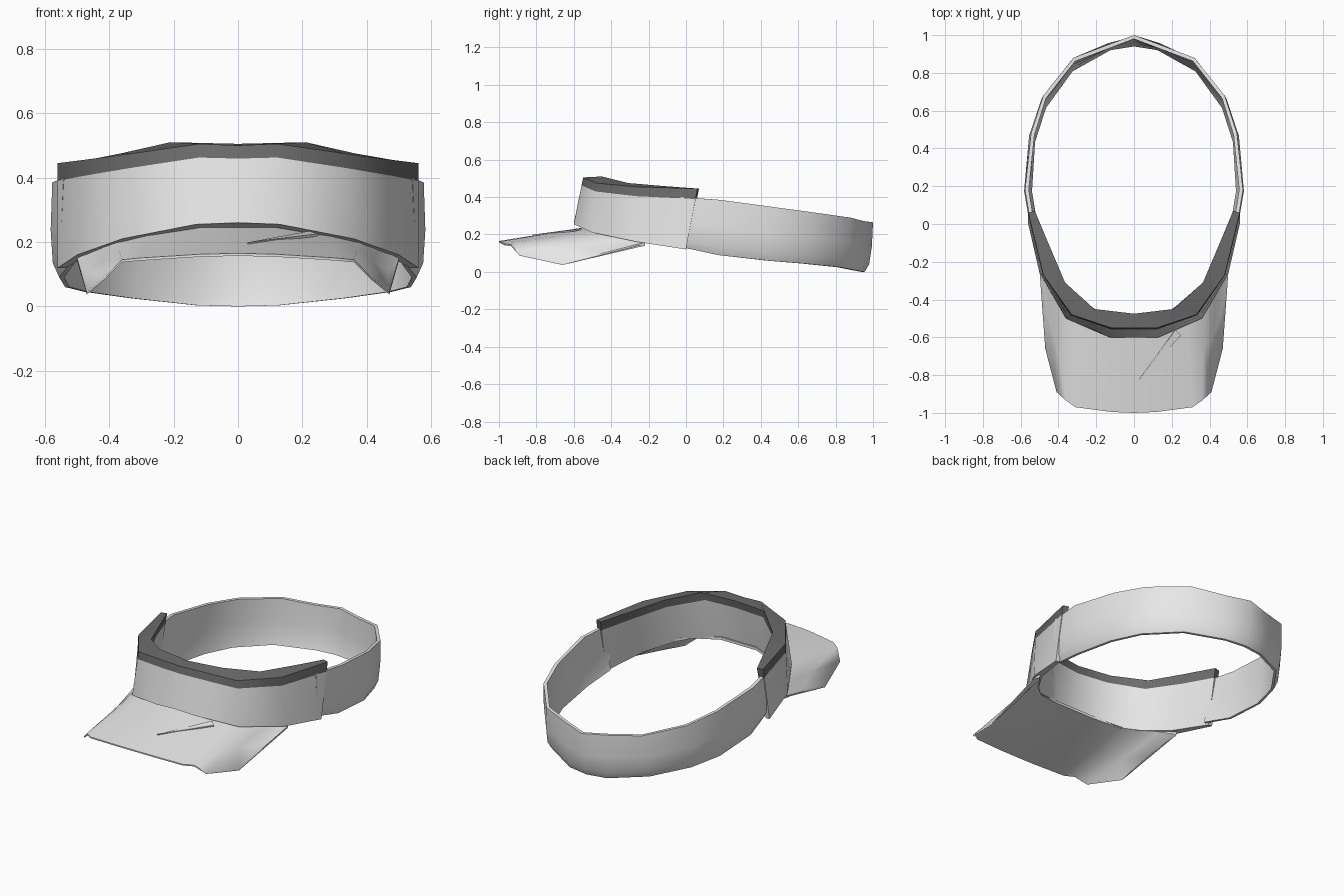
import bpy
import bmesh
import math
from mathutils import Vector

cube = bpy.data.objects.get("Cube")
if cube:
    bpy.data.objects.remove(cube, do_unlink=True)


def make_material(name, value):
    mat = bpy.data.materials.new(name)
    colour = (value, value, value, 1)
    mat.use_nodes = True
    mat.diffuse_color = colour
    mat.node_tree.nodes["Principled BSDF"].inputs["Base Color"].default_value = colour
    return mat


light_grey = make_material("light grey", 0.8)
dark_grey = make_material("dark grey", 0.15)


def mirrored(half):
    """Extend sections running from the centre line outward to both sides."""
    flip = [[Vector((-p.x, p.y, p.z)) for p in sec] for sec in half[:0:-1]]
    return flip + half


def loft(name, half, material, angle=40):
    """Skin closed cross-sections into a capped solid."""
    bm = bmesh.new()
    rings = [[bm.verts.new(p) for p in sec] for sec in mirrored(half)]
    count = len(rings[0])
    for a, b in zip(rings, rings[1:]):
        for i in range(count):
            j = (i + 1) % count
            bm.faces.new((a[i], a[j], b[j], b[i]))
    bm.faces.new(rings[0])
    bm.faces.new(rings[-1][::-1])
    bmesh.ops.recalc_face_normals(bm, faces=bm.faces)
    mesh = bpy.data.meshes.new(name)
    bm.to_mesh(mesh)
    bm.free()
    mesh.materials.append(material)
    obj = bpy.data.objects.new(name, mesh)
    bpy.context.collection.objects.link(obj)
    bpy.ops.object.select_all(action="DESELECT")
    obj.select_set(True)
    bpy.context.view_layer.objects.active = obj
    bpy.ops.object.shade_smooth_by_angle(angle=math.radians(angle))
    return obj


def vectors(rows):
    return [[Vector(p) for p in row] for row in rows]


# Front band: outer top, outer bottom, inner bottom, inner top
band_rows = vectors([
    [(0, -.55, .5), (0, -.6, .26), (0, -.51, .245), (0, -.475, .505)],
    [(.12, -.55, .505), (.13, -.6, .255), (.12, -.51, .245), (.21, -.45, .51)],
    [(.33, -.48, .475), (.36, -.5, .21), (.33, -.43, .2), (.365, -.31, .475)],
    [(.48, -.27, .455), (.5, -.26, .16), (.46, -.24, .16), (.45, -.11, .458)],
    [(.56, .06, .445), (.56, 0, .12), (.535, 0, .12), (.525, .07, .445)],
])
band, trim = [], []
for top, low, in_low, in_top in band_rows:
    # The dark trim takes the upper part of the band
    share = 0.17
    seam, in_seam = top.lerp(low, share), in_top.lerp(in_low, share)
    trim.append([top, seam, in_seam, in_top])
    band.append([seam, seam.lerp(low, 0.5), low, in_low,
                 in_seam.lerp(in_low, 0.5), in_seam])
loft("front_band", band, light_grey)
loft("top_trim", trim, dark_grey)

# Rear strap: outer top and outer bottom edge, from the back to the band
strap_rows = vectors([
    [(0, 1, .265), (0, .975, 0)],
    [(.14, .948, .272), (.13, .955, .003)],
    [(.32, .88, .29), (.34, .84, .025)],
    [(.48, .68, .318), (.49, .64, .045)],
    [(.545, .48, .345), (.555, .45, .06)],
    [(.577, .18, .385), (.575, .17, .09)],
    [(.542, -.03, .4), (.542, -.02, .13)],
])
strap = []
for top, low in strap_rows:
    inward = Vector((-top.x, 0.2 - top.y, 0)).normalized()
    wall = inward * 0.025
    lower = low + (top - low) * 0.15
    middle = top.lerp(low, 0.5) - inward * 0.006
    low = low + inward * 0.02
    strap.append([top, middle, lower, low, low + wall * 0.6,
                  lower + wall, middle + wall, top + wall * 0.8])
loft("rear_strap", strap, light_grey)

# Brim: root under the band and free edge, sides folded downward
brim_rows = vectors([
    [(0, -.5, .245), (0, -1, .165)],
    [(.12, -.5, .245), (.12, -.995, .162)],
    [(.28, -.46, .225), (.31, -.97, .15)],
    [(.38, -.37, .205), (.36, -.935, .145)],
    [(.43, -.3, .185), (.41, -.89, .095)],
    [(.46, -.26, .17), (.47, -.66, .045)],
    [(.49, -.22, .155), (.5, -.25, .15)],
])
brim = []
for root, edge in brim_rows:
    drop = Vector((0, 0, -0.008))
    brim.append([root, root.lerp(edge, 0.5), edge, edge + drop,
                 root.lerp(edge, 0.5) + drop * 2, root + drop * 2])
loft("brim", brim, light_grey)

# Narrow crease plate lying on the brim
bm = bmesh.new()
outline = [(.03, -.82, .199), (.25, -.59, .226), (.22, -.56, .234)]
bm.faces.new([bm.verts.new(p) for p in outline])
mesh = bpy.data.meshes.new("brim_crease")
bm.to_mesh(mesh)
bm.free()
mesh.materials.append(light_grey)
crease = bpy.data.objects.new("brim_crease", mesh)
bpy.context.collection.objects.link(crease)
thick = crease.modifiers.new("thickness", "SOLIDIFY")
thick.thickness = 0.008
